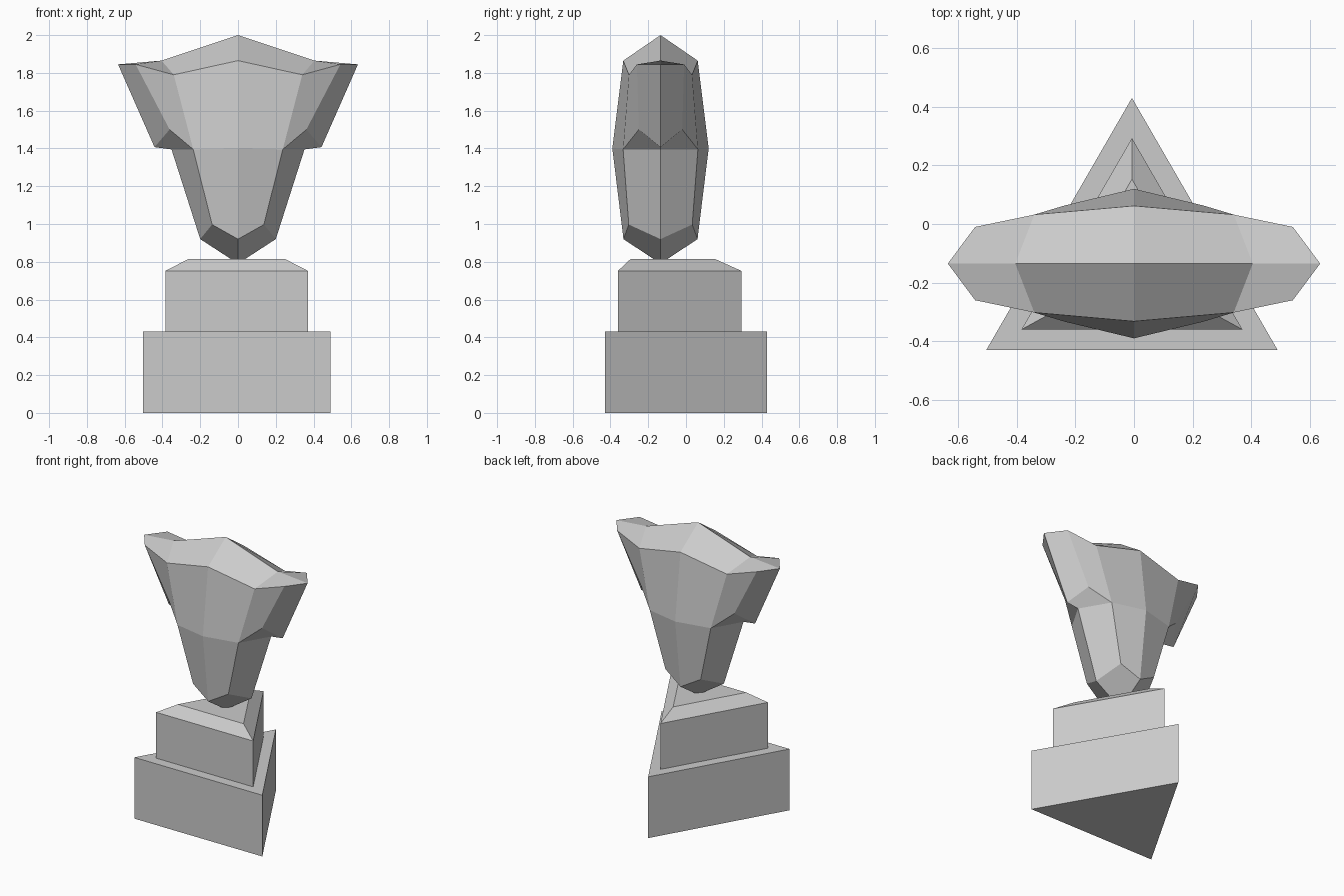
import bpy

if "Cube" in bpy.data.objects:
    bpy.data.objects.remove(bpy.data.objects["Cube"])

CX = -0.007   # plinth axis
CUP_Y = -0.135  # cup centre plane


def mesh_object(name, verts, faces):
    mesh = bpy.data.meshes.new(name)
    mesh.from_pydata(verts, [], faces)
    obj = bpy.data.objects.new(name, mesh)
    bpy.context.collection.objects.link(obj)
    return obj


def triangle_block(name, sections):
    """Stack of triangular sections: (z, half width, front y, back y)."""
    verts = []
    for z, w, front, back in sections:
        verts += [(CX - w, front, z), (CX + w, front, z), (CX, back, z)]
    faces = [(2, 1, 0)]
    for s in range(len(sections) - 1):
        for i in range(3):
            a, b = 3 * s + i, 3 * s + (i + 1) % 3
            faces.append((a, b, b + 3, a + 3))
    n = len(verts)
    faces.append((n - 3, n - 2, n - 1))
    return mesh_object(name, verts, faces)


# Triangular plinth: wide foot and chamfered upper step
triangle_block("plinth_foot", [(0, 0.497, -0.43, 0.43), (0.43, 0.497, -0.43, 0.43)])
triangle_block("plinth_step", [(0.43, 0.377, -0.36, 0.293),
                               (0.752, 0.377, -0.36, 0.293),
                               (0.815, 0.255, -0.293, 0.153)])

# Faceted cup: front right quarter, mirrored sideways and front to back
points = {
    "peak": (0, 0, 2.0), "ridge": (0.405, 0, 1.865), "tip": (0.635, 0, 1.845),
    "shoulder": (0.542, -0.125, 1.845), "rim": (0.34, -0.167, 1.79),
    "lip": (0, -0.197, 1.865),
    "belly": (0, -0.255, 1.4), "waist": (0.237, -0.198, 1.395),
    "wing": (0.362, -0.115, 1.5), "wing_end": (0.442, 0, 1.407),
    "side": (0.352, 0, 1.395),
    "low_front": (0, -0.196, 0.92), "low_corner": (0.137, -0.168, 0.997),
    "low_side": (0.2, 0, 0.92), "point": (0, 0, 0.79),
}
panels = [
    "peak lip rim ridge", "ridge rim shoulder tip",
    "lip belly waist rim", "rim waist wing shoulder",
    "shoulder wing wing_end tip", "wing waist side wing_end",
    "belly low_front low_corner waist", "waist low_corner low_side side",
    "low_front point low_side low_corner",
]
index = {key: i for i, key in enumerate(points)}
cup = mesh_object("faceted_cup", list(points.values()),
                  [[index[k] for k in p.split()] for p in panels])
cup.location.y = CUP_Y
mirror = cup.modifiers.new("mirror", 'MIRROR')
mirror.use_axis = (True, True, False)
